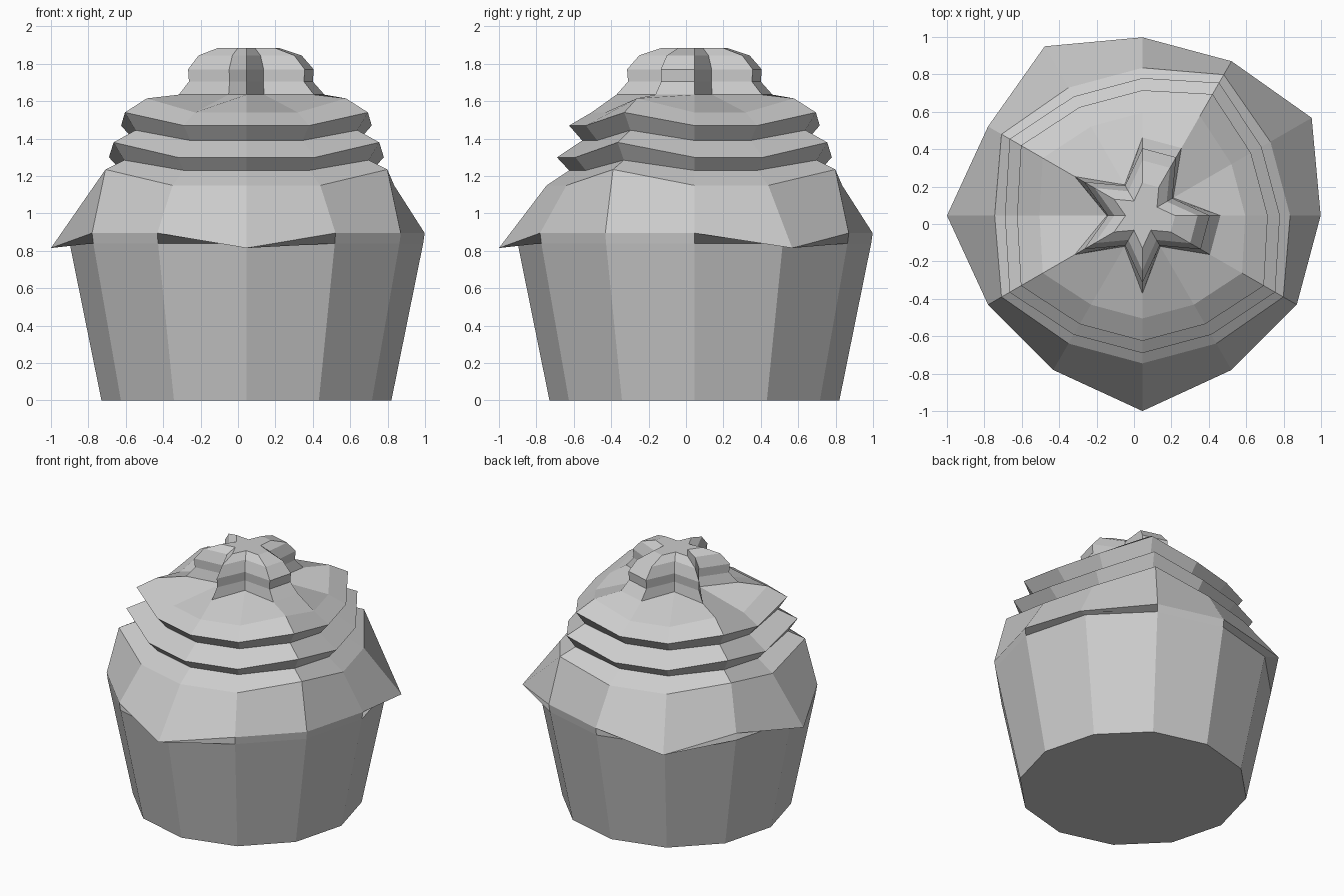
import bpy, bmesh
from math import cos, sin, radians

cube = bpy.data.objects.get("Cube")
if cube:
    bpy.data.objects.remove(cube, do_unlink=True)

AXIS = 0.045  # the cake's axis sits slightly off centre
SIDES = 12
LOW_TIPS = (30, 120, 180, 270)
HIGH_TIPS = (60, 150, 210, 330)
STAR_TIPS = (0, 60, 90, 150, 210, 270, 330)

grey = bpy.data.materials.new("light grey")
grey.use_nodes = True
COLOUR = (0.6, 0.6, 0.6, 1)
grey.diffuse_color = COLOUR
grey.node_tree.nodes["Principled BSDF"].inputs["Base Color"].default_value = COLOUR


def ring(r, z, tip_r=None, tip_z=None, tips=()):
    """One twelve-sided ring whose chosen corners are pulled to a tip."""
    points = []
    for i in range(SIDES):
        deg = i * 360 // SIDES
        rad, height = (tip_r, tip_z) if deg in tips else (r, z)
        a = radians(deg)
        points.append((AXIS + rad * cos(a), AXIS + rad * sin(a), height))
    return points


def loft(name, rings, bottom=False, top=False):
    """Skin the rings in order, with optional end caps."""
    bm = bmesh.new()
    loops = [[bm.verts.new(p) for p in pts] for pts in rings]
    for low, high in zip(loops, loops[1:]):
        for i in range(SIDES):
            j = (i + 1) % SIDES
            bm.faces.new((low[i], low[j], high[j], high[i]))
    if bottom:
        bm.faces.new(loops[0][::-1])
    if top:
        bm.faces.new(loops[-1])
    mesh = bpy.data.meshes.new(name)
    bm.to_mesh(mesh)
    bm.free()
    mesh.materials.append(grey)
    obj = bpy.data.objects.new(name, mesh)
    bpy.context.collection.objects.link(obj)
    return obj


# Tapered paper cup
rim = ring(0.945, 0.84)
loft("cup", [ring(0.775, 0), rim], bottom=True)

# Drooping skirt and stacked swirls, each layer undercut
star_base = ring(0.19, 1.635, 0.417, 1.635, STAR_TIPS)
layers = [(0.79, 1.15, 0.87, 1.235), (0.67, 1.23, 0.755, 1.285),
          (0.735, 1.30, 0.82, 1.38), (0.60, 1.39, 0.685, 1.445),
          (0.67, 1.47, 0.75, 1.54), (0.55, 1.54, 0.615, 1.615)]
skirt = ring(0.953, 0.895, 1.045, 0.815, LOW_TIPS)
loft("frosting", [rim, skirt] + [ring(*l, HIGH_TIPS) for l in layers] + [star_base])

# Star-shaped peak
peak = [(0.18, 0.355, 1.705), (0.185, 0.36, 1.77), (0.15, 0.295, 1.845), (0.09, 0.175, 1.885)]
loft("frosting_peak",
     [star_base] + [ring(r, z, tip, z, STAR_TIPS) for r, tip, z in peak], top=True)
